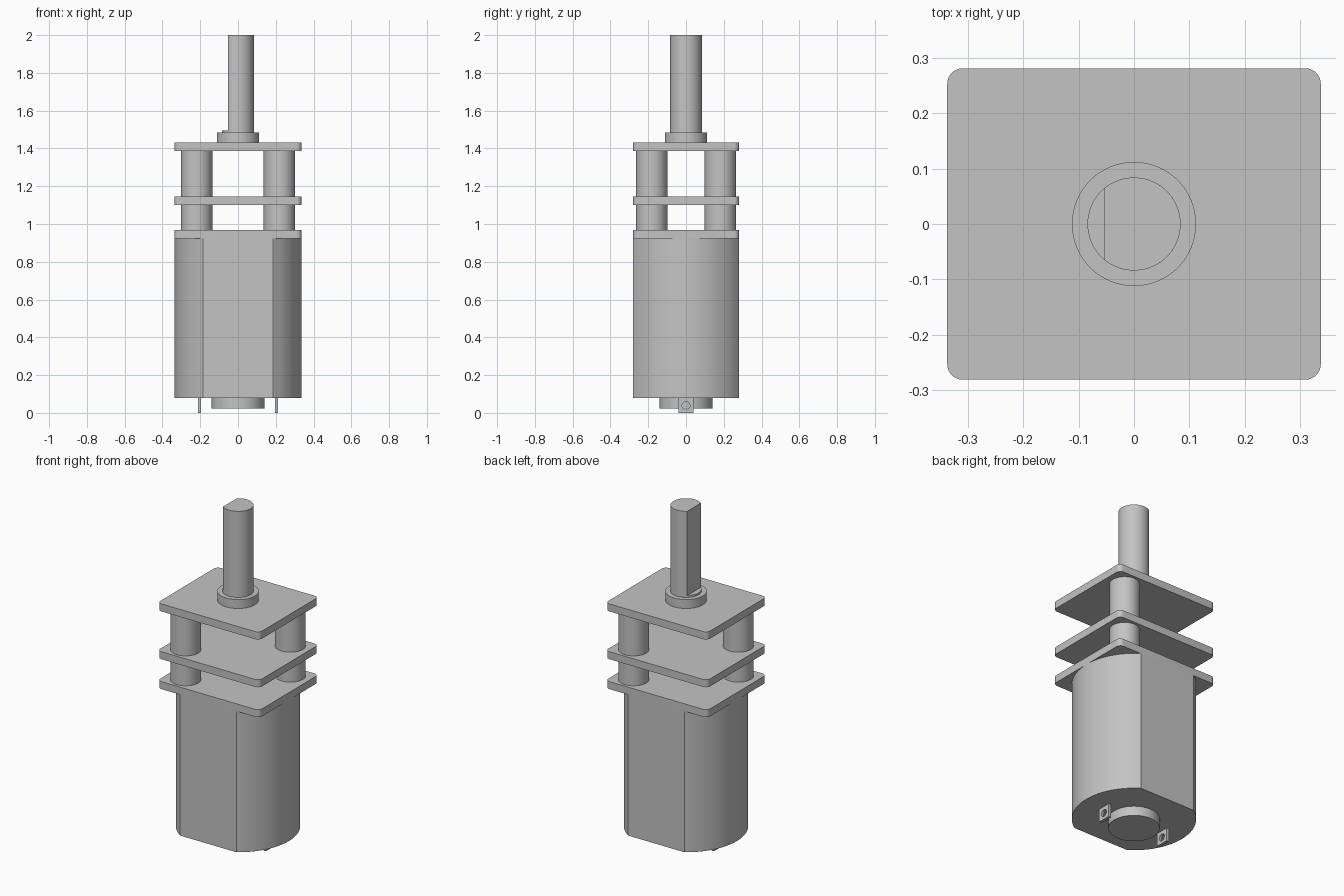
import bpy
import bmesh
from math import sin, cos, pi, radians, asin, acos
from mathutils import Matrix

cube = bpy.data.objects.get("Cube")
if cube:
    bpy.data.objects.remove(cube, do_unlink=True)

metal = bpy.data.materials.new("grey metal")
metal.use_nodes = True
GREY = (0.55, 0.55, 0.55, 1)
metal.diffuse_color = GREY
metal.node_tree.nodes["Principled BSDF"].inputs["Base Color"].default_value = GREY


def arc(radius, start, end, steps, cx=0, cy=0):
    """Points along an arc, both ends included."""
    angles = [start + (end - start) * i / steps for i in range(steps + 1)]
    return [(cx + radius * cos(a), cy + radius * sin(a)) for a in angles]


def circle(radius, cx=0, cy=0, steps=64):
    return arc(radius, 0, 2 * pi, steps, cx, cy)[:-1]


def rounded_rectangle(hx, hy, r):
    points = []
    for i, (sx, sy) in enumerate([(1, 1), (-1, 1), (-1, -1), (1, -1)]):
        points += arc(r, i * pi / 2, (i + 1) * pi / 2, 8, sx * (hx - r), sy * (hy - r))
    return points


def prism(name, outline, z0, z1, hole=None, matrix=None):
    """Extrude an outline, with an optional hole, from z0 to z1."""
    bm = bmesh.new()
    edges = []
    for loop in filter(None, (outline, hole)):
        verts = [bm.verts.new((x, y, z0)) for x, y in loop]
        if hole:
            edges += [bm.edges.new((v, verts[i - 1])) for i, v in enumerate(verts)]
        else:
            bm.faces.new(verts)
    if hole:
        bmesh.ops.triangle_fill(bm, edges=edges, use_beauty=True)
    top = bmesh.ops.extrude_face_region(bm, geom=bm.faces[:], use_keep_orig=True)
    moved = [g for g in top["geom"] if isinstance(g, bmesh.types.BMVert)]
    bmesh.ops.translate(bm, verts=moved, vec=(0, 0, z1 - z0))
    bmesh.ops.recalc_face_normals(bm, faces=bm.faces[:])
    if matrix:
        bm.transform(matrix)
    mesh = bpy.data.meshes.new(name)
    bm.to_mesh(mesh)
    bm.free()
    mesh.materials.append(metal)
    obj = bpy.data.objects.new(name, mesh)
    bpy.context.collection.objects.link(obj)
    bpy.ops.object.select_all(action='DESELECT')
    obj.select_set(True)
    bpy.context.view_layer.objects.active = obj
    bpy.ops.object.shade_smooth_by_angle(angle=radians(20))
    return obj


HALF_X, HALF_Y = 0.337, 0.281
THICK = 0.045
PLATES = {"lower": 0.922, "middle": 1.101, "upper": 1.387}

# Motor can: a round body with flats on the front and back
a = asin(HALF_Y / HALF_X)
prism("motor_can", arc(HALF_X, -a, a, 40) + arc(HALF_X, pi - a, pi + a, 40),
      0.079, PLATES["lower"])
prism("rear_boss", circle(0.14), 0.022, 0.079)

# Gearbox plates
for label, z in PLATES.items():
    prism(label + "_plate", rounded_rectangle(HALF_X, HALF_Y, 0.028), z, z + THICK)

# Spacer posts on one diagonal, in both gaps
for side, s in (("left", 1), ("right", -1)):
    for level, low, high in (("short", "lower", "middle"), ("tall", "middle", "upper")):
        prism(f"{side}_{level}_post", circle(0.083, 0.219 * s, 0.182 * s),
              PLATES[low] + THICK, PLATES[high])

# Output collar and D-shaped shaft
prism("collar", circle(0.112), PLATES["upper"] + THICK, 1.485)
prism("shaft_base", circle(0.084), 1.485, 1.496)
flat = acos(-0.053 / 0.084)
prism("output_shaft", arc(0.084, -flat, flat, 56), 1.496, 2.0)

# Terminal tabs with a wire hole, standing in the y-z plane
upright = Matrix(((0, 0, 1, 0), (1, 0, 0, 0), (0, 1, 0, 0), (0, 0, 0, 1)))
tab = [(-0.04, 0), (0.04, 0), (0.04, 0.079), (-0.04, 0.079)]
for side, x in (("left", 0.205), ("right", -0.205)):
    prism(side + "_terminal", tab, x - 0.008, x + 0.008,
          hole=circle(0.021, 0, 0.038, 32), matrix=upright)
